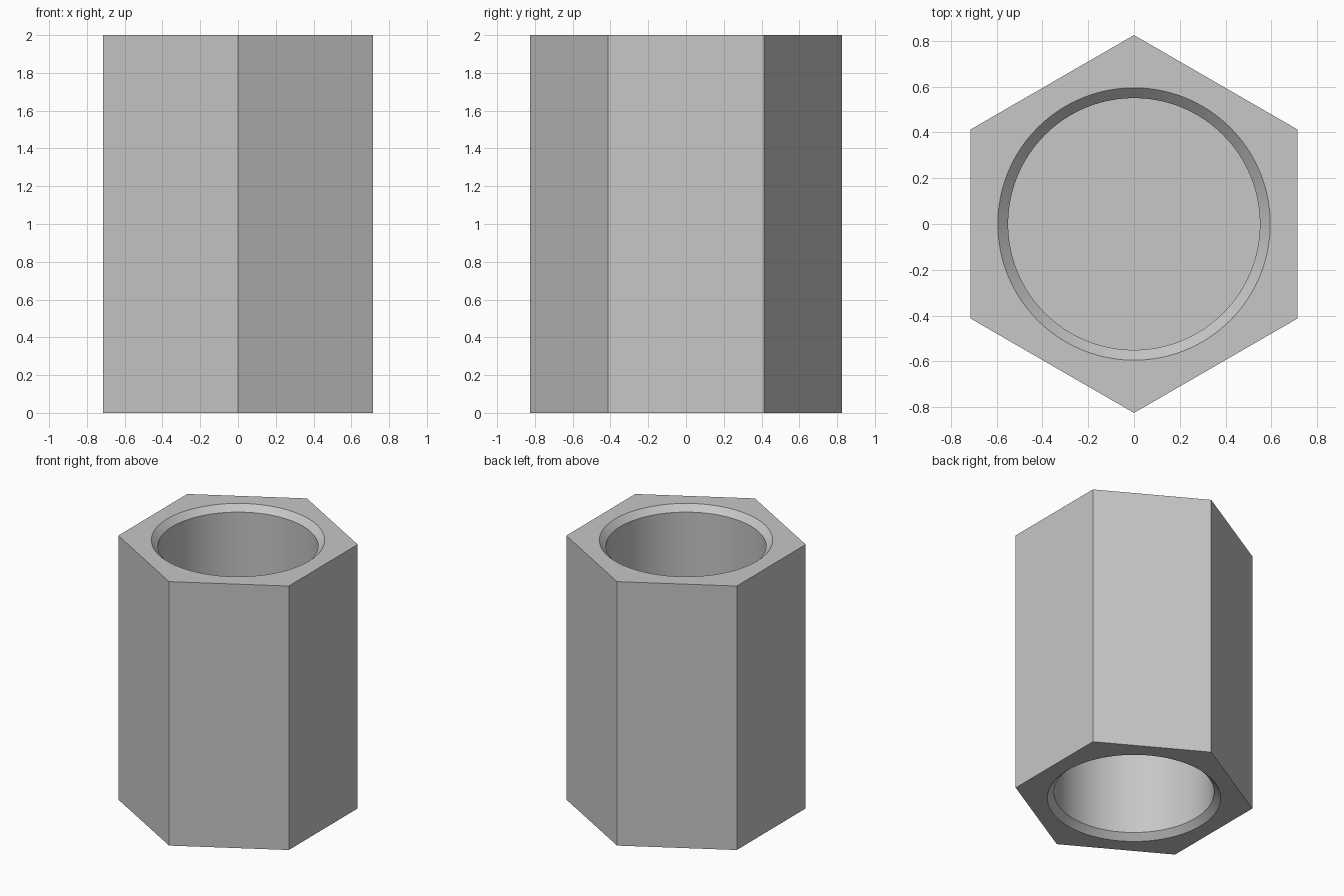
import bpy, bmesh
from math import cos, sin, pi

HEX_RADIUS = 0.825
BORE_RADIUS = 0.55
CHAMFER = 0.045
HEIGHT = 2.0
BORE_DEPTH = 0.8
LIP = 0.05

cube = bpy.data.objects.get("Cube")
if cube:
    bpy.data.objects.remove(cube, do_unlink=True)

# Single plain metal colour
metal = bpy.data.materials.new("grey metal")
colour = (0.57, 0.57, 0.57, 1)
metal.diffuse_color = colour
metal.use_nodes = True
metal.node_tree.nodes["Principled BSDF"].inputs["Base Color"].default_value = colour


def stacked_rings(name, profile, sides, start=0.0):
    """Closed solid from (radius, height) rings, capped at both ends."""
    bm = bmesh.new()
    rings = []
    for r, z in profile:
        angles = [start + 2 * pi * i / sides for i in range(sides)]
        rings.append([bm.verts.new((r * cos(a), r * sin(a), z)) for a in angles])
    for low, high in zip(rings, rings[1:]):
        for i in range(sides):
            j = (i + 1) % sides
            bm.faces.new((low[i], low[j], high[j], high[i]))
    bm.faces.new(rings[0])
    bm.faces.new(rings[-1])
    bmesh.ops.recalc_face_normals(bm, faces=bm.faces)
    mesh = bpy.data.meshes.new(name)
    bm.to_mesh(mesh)
    bm.free()
    mesh.materials.append(metal)
    obj = bpy.data.objects.new(name, mesh)
    bpy.context.collection.objects.link(obj)
    return obj


# Hexagonal body with corners at front and back
body = stacked_rings("hex_body", [(HEX_RADIUS, 0), (HEX_RADIUS, HEIGHT)], 6, pi / 2)
bpy.context.view_layer.objects.active = body
body.select_set(True)

# Chamfered blind bore in each end
bore = [(BORE_RADIUS, BORE_DEPTH), (BORE_RADIUS, CHAMFER),
        (BORE_RADIUS + CHAMFER + LIP, -LIP)]
for name, profile in (("bottom_bore", bore),
                      ("top_bore", [(r, HEIGHT - z) for r, z in bore])):
    cutter = stacked_rings(name, profile, 96)
    cutter.hide_render = True
    cut = body.modifiers.new(name, "BOOLEAN")
    cut.operation = "DIFFERENCE"
    cut.solver = "EXACT"
    cut.object = cutter
    bpy.ops.object.modifier_apply(modifier=cut.name)
    bpy.data.objects.remove(cutter, do_unlink=True)

# Smooth bore walls, crisp edges elsewhere
bpy.ops.object.shade_smooth_by_angle(angle=pi / 6)
